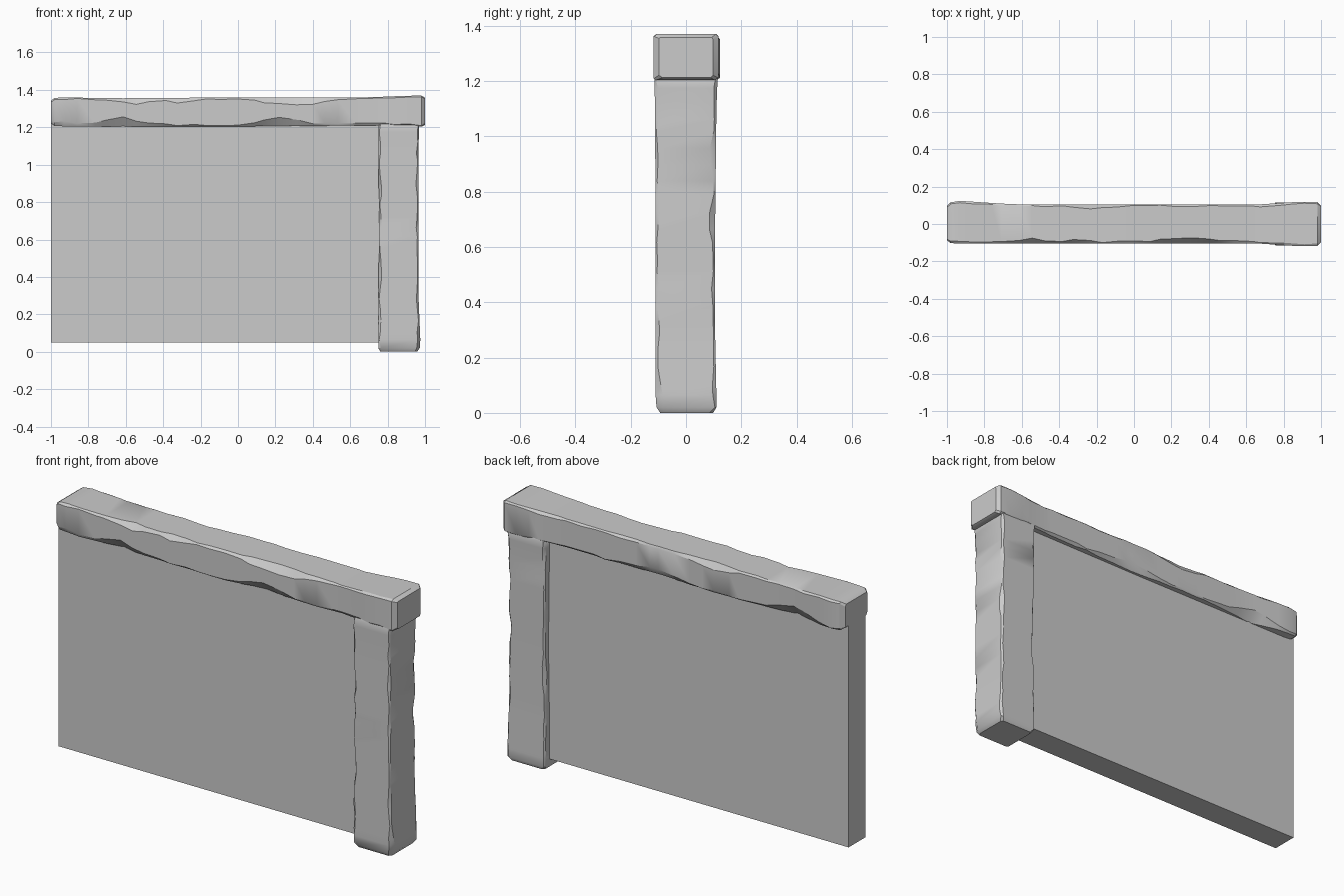
import bpy
import bmesh
import math
import random

cube = bpy.data.objects.get("Cube")
if cube:
    bpy.data.objects.remove(cube, do_unlink=True)

random.seed(7)
stone = bpy.data.materials.new("grey_stone")
stone.use_nodes = True
GREY = (0.6, 0.6, 0.6, 1)
stone.diffuse_color = GREY
stone.node_tree.nodes["Principled BSDF"].inputs["Base Color"].default_value = GREY


def finish(bm, name, smooth):
    bmesh.ops.recalc_face_normals(bm, faces=bm.faces)
    mesh = bpy.data.meshes.new(name)
    bm.to_mesh(mesh)
    bm.free()
    mesh.materials.append(stone)
    obj = bpy.data.objects.new(name, mesh)
    bpy.context.collection.objects.link(obj)
    if smooth:
        bpy.ops.object.select_all(action="DESELECT")
        obj.select_set(True)
        bpy.context.view_layer.objects.active = obj
        bpy.ops.object.shade_smooth_by_angle(angle=math.radians(32))


def sample(stations, t):
    """Interpolate (t, low_u, high_u, low_v, high_v) outlines along the length."""
    for a, b in zip(stations, stations[1:]):
        if t <= b[0]:
            f = (t - a[0]) / (b[0] - a[0])
            return [p + (q - p) * f for p, q in zip(a[1:], b[1:])]
    return stations[-1][1:]


def hewn_block(name, stations, place, count, chips):
    """Loft a rough block whose four long edges are chipped unevenly."""
    start, end = stations[0][0], stations[-1][0]
    inner = [start + (end - start) * (i + random.uniform(-.25, .25)) / count
             for i in range(1, count)]
    ts = [start, start + .02] + [t for t in inner if start + .03 < t < end - .03]
    ts += [end - .02, end]
    bm = bmesh.new()
    rings = []
    for t in ts:
        u0, u1, v0, v1 = sample(stations, t)
        shrink = .012 if t in (start, end) else 0
        u0, v0 = u0 + shrink, v0 + shrink
        u1, v1 = u1 - shrink, v1 - shrink
        ring = []
        corners = [(u0, v0, 1, 1), (u1, v0, -1, 1), (u1, v1, -1, -1), (u0, v1, 1, -1)]
        for k, (u, v, su, sv) in enumerate(corners):
            cu, cv = [random.uniform(.004, .014) for _ in range(2)]
            # Deeper scoops, each fading out along its edge
            for edge, centre, width, depth in chips:
                if edge == k:
                    fade = max(0, 1 - abs(t - centre) / width)
                    cu, cv = cu + depth * .6 * fade, cv + depth * fade
            pair = [(u, v + sv * cv), (u + su * cu, v)]
            ring += pair if k % 2 == 0 else pair[::-1]
        rings.append([bm.verts.new(place(t, u, v)) for u, v in ring])
    for a, b in zip(rings, rings[1:]):
        for i in range(8):
            j = (i + 1) % 8
            bm.faces.new((a[i], a[j], b[j], b[i]))
    bm.faces.new(rings[0])
    bm.faces.new(rings[-1])
    finish(bm, name, True)


# Flat wall panel
bm = bmesh.new()
bmesh.ops.create_cube(bm, size=1)
for v in bm.verts:
    v.co = (-.1 + v.co.x * 1.8, v.co.y * .14, .645 + v.co.z * 1.19)
finish(bm, "wall_panel", False)

# Rough beam along the top: outline is y low, y high, z low, z high
beam = [(-1, -.1, .11, 1.21, 1.355), (-.95, -.105, .125, 1.205, 1.36),
        (-.65, -.105, .105, 1.205, 1.355), (0, -.105, .105, 1.205, 1.36),
        (.74, -.105, .105, 1.21, 1.36), (.8, -.115, .115, 1.21, 1.365),
        (.97, -.12, .12, 1.205, 1.37), (1, -.11, .11, 1.2, 1.37)]
beam_chips = [(0, -.95, .1, .02), (0, -.62, .18, .04), (0, .22, .2, .04),
              (3, -.55, .12, .03), (3, -.3, .1, .025), (3, .3, .3, .035),
              (1, -.7, .2, .05), (1, .1, .25, .03), (2, -.2, .2, .025)]
hewn_block("top_beam", beam, lambda t, u, v: (t, u, v), 26, beam_chips)

# Rough corner post: outline is x low, x high, y low, y high
post = [(0, .75, .97, -.105, .11), (.06, .75, .975, -.11, .11),
        (.3, .75, .965, -.11, .105), (.65, .755, .965, -.11, .105),
        (1.1, .75, .965, -.112, .11), (1.23, .75, .97, -.115, .115)]
post_chips = [(0, .9, .1, .012), (0, .4, .1, .012), (1, .05, .07, .02),
              (2, .7, .08, .015), (2, .95, .08, .015), (3, .5, .1, .015)]
hewn_block("corner_post", post, lambda t, u, v: (u, v, t), 22, post_chips)
